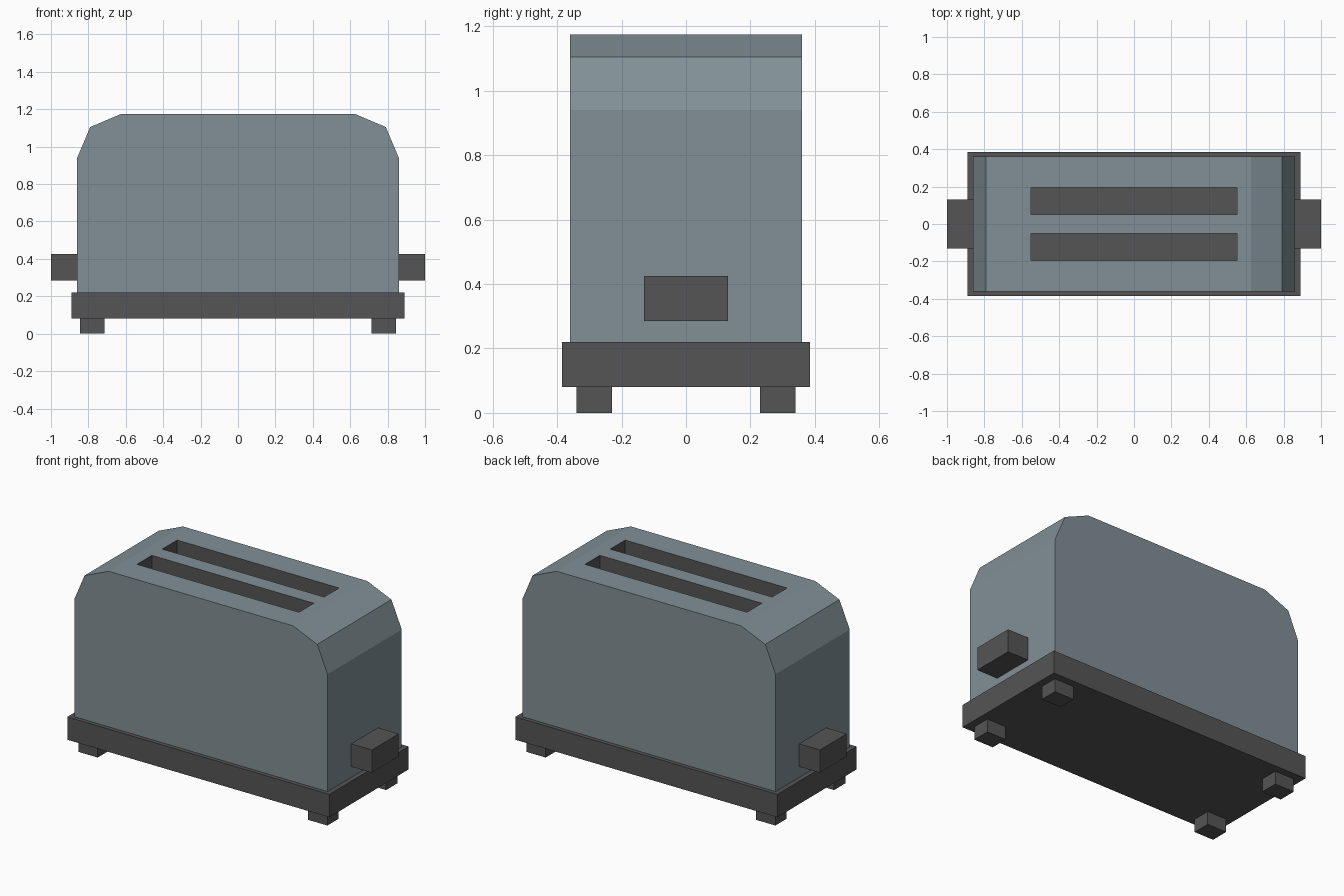
import bpy, bmesh

if "Cube" in bpy.data.objects:
    bpy.data.objects.remove(bpy.data.objects["Cube"])


def material(name, color):
    mat = bpy.data.materials.new(name)
    mat.diffuse_color = (*color, 1)
    mat.use_nodes = True
    mat.node_tree.nodes["Principled BSDF"].inputs["Base Color"].default_value = mat.diffuse_color
    return mat


steel = material("steel", (0.22, 0.28, 0.305))
dark = material("dark_plastic", (0.09, 0.09, 0.09))


def add_object(name, bm, mat):
    bmesh.ops.recalc_face_normals(bm, faces=bm.faces)
    mesh = bpy.data.meshes.new(name)
    bm.to_mesh(mesh)
    bm.free()
    mesh.materials.append(mat)
    obj = bpy.data.objects.new(name, mesh)
    bpy.context.collection.objects.link(obj)
    return obj


def box(name, x, y, z, mat=dark):
    """Box from (min, max) pairs along each axis."""
    bm = bmesh.new()
    bmesh.ops.create_cube(bm, size=1)
    for v in bm.verts:
        v.co = [r[0] if c < 0 else r[1] for c, r in zip(v.co, (x, y, z))]
    return add_object(name, bm, mat)


def mirrored(lo, hi, side):
    return tuple(sorted((lo * side, hi * side)))


# Body: chamfered profile extruded along y
half = [(0.86, 0.22), (0.86, 0.94), (0.79, 1.105), (0.625, 1.175)]
profile = half + [(-x, z) for x, z in reversed(half)]
bm = bmesh.new()
face = bm.faces.new([bm.verts.new((x, -0.36, z)) for x, z in profile])
extruded = bmesh.ops.extrude_face_region(bm, geom=[face])["geom"]
bmesh.ops.translate(bm, vec=(0, 0.72, 0),
                    verts=[g for g in extruded if isinstance(g, bmesh.types.BMVert)])
# Restore the front cap if the extrusion consumed it
bmesh.ops.holes_fill(bm, edges=[e for e in bm.edges if e.is_boundary])
body = add_object("body", bm, steel)
body.data.materials.append(dark)

# Bread slots cut into the top, lined in dark
for side, label in ((-1, "front"), (1, "back")):
    cutter = box(f"{label}_slot_cutter", (-0.55, 0.55), mirrored(0.05, 0.195, side), (0.55, 1.3))
    cutter.hide_render = True
    cutter.display_type = 'WIRE'
    cut = body.modifiers.new(f"{label}_slot", 'BOOLEAN')
    cut.operation = 'DIFFERENCE'
    cut.solver = 'EXACT'
    cut.material_mode = 'TRANSFER'
    cut.object = cutter

# Base plate
box("base", (-0.89, 0.89), (-0.385, 0.385), (0.08, 0.22))

# Levers and feet, mirrored
for sx, end in ((-1, "left"), (1, "right")):
    box(f"{end}_lever", mirrored(0.86, 1.0, sx), (-0.13, 0.13), (0.285, 0.425))
    for sy, row in ((-1, "front"), (1, "back")):
        box(f"{row}_{end}_foot", mirrored(0.715, 0.845, sx), mirrored(0.23, 0.34, sy), (0, 0.08))
